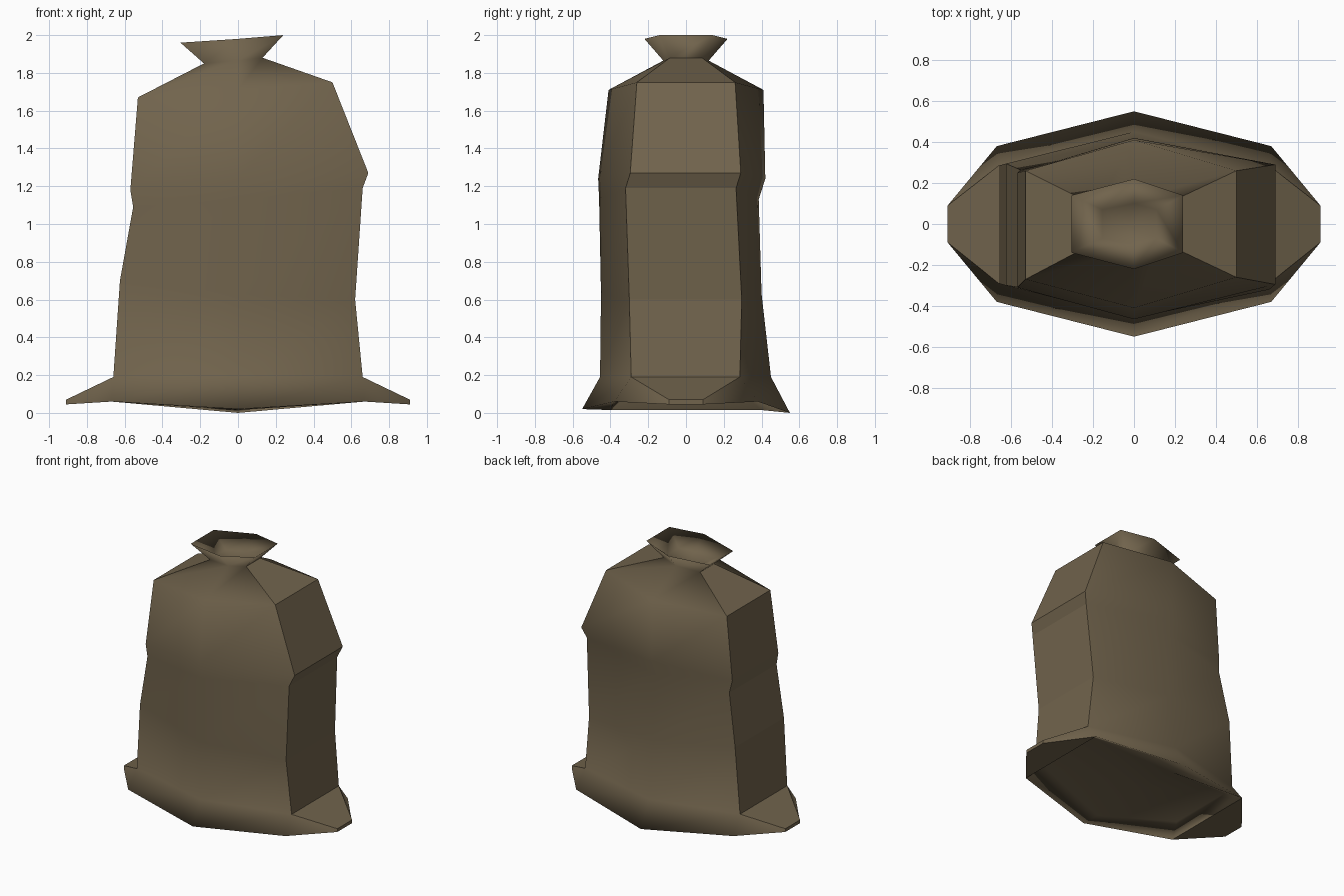
import bpy, bmesh

if "Cube" in bpy.data.objects:
    bpy.data.objects.remove(bpy.data.objects["Cube"])

mat = bpy.data.materials.new("sack brown")
mat.diffuse_color = (0.165, 0.126, 0.073, 1)
mat.use_nodes = True
mat.node_tree.nodes["Principled BSDF"].inputs["Base Color"].default_value = mat.diffuse_color

bm = bmesh.new()
panels = set()          # flat end panels with hard edges

def ring(right, left, mid):
    """Six-sided section. right/left: x, front y, back y, z; mid: front y, back y, z."""
    (rx, rf, rb, rz), (lx, lf, lb, lz), (mf, mb, mz) = right, left, mid
    pts = [(rx, rf, rz), (rx, rb, rz), (0, mb, mz),
           (lx, lb, lz), (lx, lf, lz), (0, mf, mz)]
    return [bm.verts.new(p) for p in pts]

def bridge(a, b, skip=(), hard_ends=False):
    for i in range(6):
        if i in skip:
            continue
        j = (i + 1) % 6
        f = bm.faces.new((a[i], a[j], b[j], b[i]))
        if hard_ends and i in (0, 3):
            panels.add(f)

def fan(r, centre, flip=False):
    c = bm.verts.new(centre)
    for i in range(6):
        a, b = r[i], r[(i + 1) % 6]
        bm.faces.new((b, a, c) if flip else (a, b, c))

# body, shoulders, tied neck and flared mouth, then down inside the mouth
sections = [
    ((.66, -.29, .285, .19), (-.66, -.29, .285, .19), (-.455, .45, .19)),
    ((.62, -.30, .295, .60), (-.625, -.30, .295, .70), (-.45, .40, .63)),
    ((.66, -.32, .265, 1.19), (-.555, -.31, .265, 1.09), (-.46, .385, 1.13)),
    ((.69, -.295, .29, 1.27), (-.57, -.31, .25, 1.18), (-.465, .42, 1.24)),
    ((.50, -.26, .26, 1.75), (-.53, -.27, .26, 1.67), (-.41, .41, 1.71)),
    ((.13, -.085, .085, 1.88), (-.18, -.085, .085, 1.85), (-.12, .12, 1.865)),
    ((.24, -.14, .14, 2.0), (-.305, -.14, .14, 1.96), (-.22, .22, 1.98)),
    ((.11, -.07, .07, 1.90), (-.155, -.07, .07, 1.875), (-.10, .10, 1.89)),
]
rings = [ring(*s) for s in sections]
for k, (a, b) in enumerate(zip(rings, rings[1:])):
    bridge(a, b, hard_ends=k < 5)
fan(rings[-1], (-.03, -.01, 1.86))

# spread base; the underside has a low middle ridge and a hollow at each end
base = ring((.67, -.38, .38, .06), (-.67, -.38, .38, .06), (-.55, .55, .01))
base[2].co.z = 0
base[5].co.z = .02
inner = ring((.61, -.26, .26, .13), (-.61, -.26, .26, .13), (-.40, .40, .015))
bridge(base, rings[0], skip=(0, 3))
bridge(inner, base)
fan(inner, (0, .12, .015), flip=True)

# squashed corner ears at each end; their sides blend into the cloth
for s, f, b in ((1, 0, 1), (-1, 4, 3)):
    tf, tb, lf, lb = [bm.verts.new((s * .91, y, z)) for y, z in
                      ((-.09, .07), (.09, .07), (-.09, .045), (.09, .045))]
    top = rings[0]
    for face in ((top[f], tf, tb, top[b]), (tf, lf, lb, tb),
                 (base[f], base[b], lb, lf)):
        panels.add(bm.faces.new(face))
    bm.faces.new((top[f], base[f], lf, tf))
    bm.faces.new((top[b], tb, lb, base[b]))

# soft cloth everywhere except around the end panels and ears
bmesh.ops.recalc_face_normals(bm, faces=bm.faces)
for f in bm.faces:
    f.smooth = f not in panels
for e in bm.edges:
    e.smooth = not any(f in panels for f in e.link_faces)

me = bpy.data.meshes.new("sack")
bm.to_mesh(me)
bm.free()
me.materials.append(mat)
sack = bpy.data.objects.new("sack", me)
bpy.context.collection.objects.link(sack)
